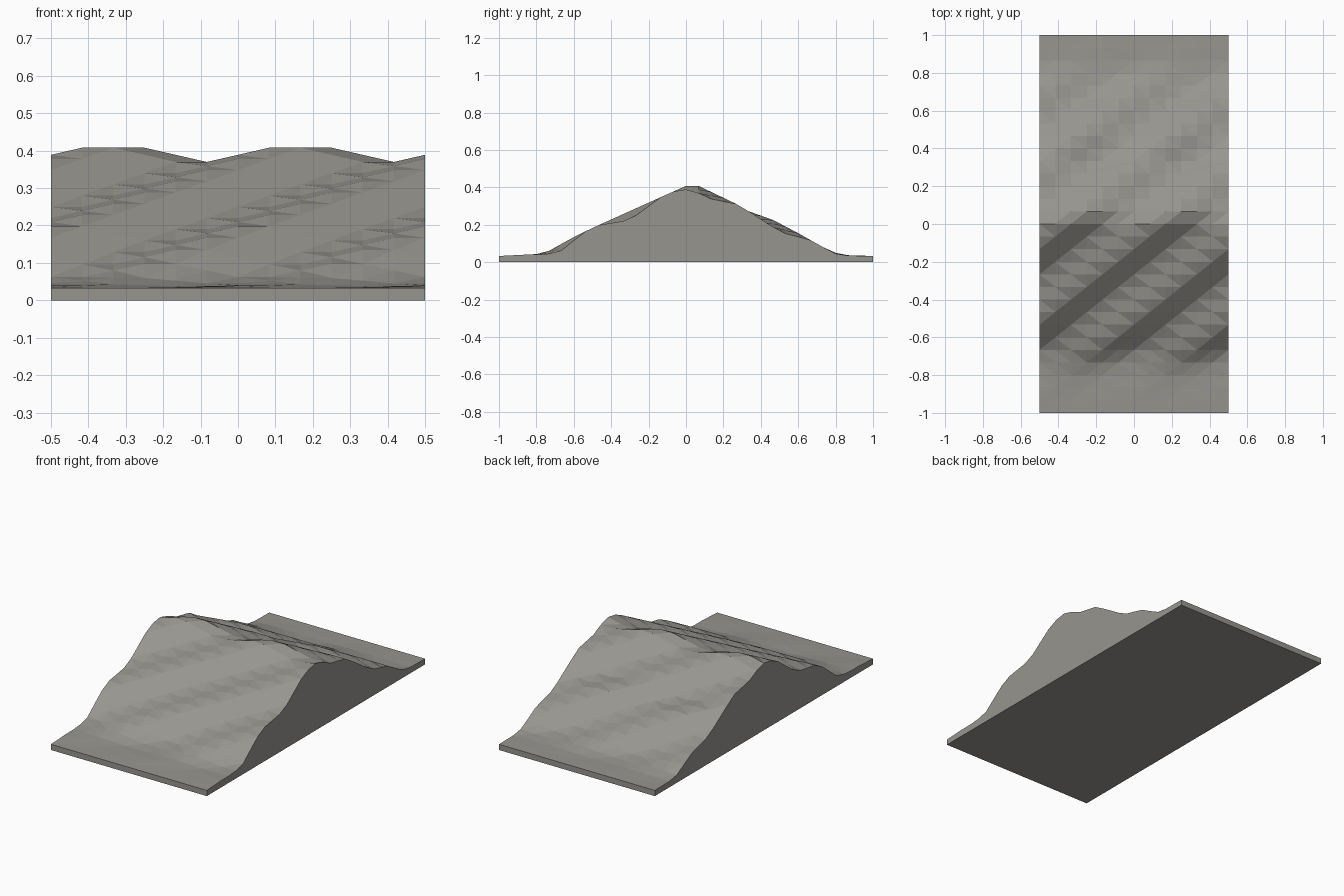
import bpy
import bmesh
from math import cos, radians

cube = bpy.data.objects.get("Cube")
if cube:
    bpy.data.objects.remove(cube)

# Stone colour
stone = bpy.data.materials.new("warm grey stone")
stone.use_nodes = True
colour = (0.31, 0.30, 0.275, 1)
stone.diffuse_color = colour
stone.node_tree.nodes["Principled BSDF"].inputs["Base Color"].default_value = colour

COLS, ROWS = 12, 30
FOOT = 0.033

# Crest height along the depth of the ridge (y, z)
PROFILE = [(-1, FOOT), (-0.8, 0.043), (-0.733, 0.06), (-0.667, 0.097), (-0.6, 0.134),
           (-0.533, 0.167), (-0.467, 0.198), (0, 0.408), (0.067, 0.408), (0.267, 0.312),
           (0.333, 0.273), (0.467, 0.225), (0.6, 0.155), (0.733, 0.08), (0.8, 0.05),
           (0.867, 0.037), (1, FOOT)]


def crest(y):
    for (y0, z0), (y1, z1) in zip(PROFILE, PROFILE[1:]):
        if y <= y1:
            return z0 + (z1 - z0) * (y - y0) / (y1 - y0)
    return FOOT


def height(col, row):
    """Ridge profile with diagonal furrows that fade out at the foot."""
    top = crest(-1 + 2 * row / ROWS)
    furrow = cos(radians(30)) - cos(radians(60 * (col - row - 4.5)))
    return top - 0.022 * min(1, (top - FOOT) / 0.07) * furrow


# Ridge surface
bm = bmesh.new()
bmesh.ops.create_grid(bm, x_segments=COLS, y_segments=ROWS, size=1)
for v in bm.verts:
    col = round((v.co.x + 1) / 2 * COLS)
    row = round((v.co.y + 1) / 2 * ROWS)
    v.co = (-0.5 + col / COLS, -1 + 2 * row / ROWS, height(col, row))
bmesh.ops.triangulate(bm, faces=bm.faces[:], quad_method='SHORT_EDGE')

# Side walls and flat underside
rim = [e for e in bm.edges if e.is_boundary]
walls = bmesh.ops.extrude_edge_only(bm, edges=rim)["geom"]
for v in walls:
    if isinstance(v, bmesh.types.BMVert):
        v.co.z = 0
bmesh.ops.contextual_create(bm, geom=[e for e in bm.edges if e.is_boundary])
bmesh.ops.recalc_face_normals(bm, faces=bm.faces[:])

mesh = bpy.data.meshes.new("furrowed_ridge")
bm.to_mesh(mesh)
bm.free()
mesh.materials.append(stone)
ridge = bpy.data.objects.new("furrowed_ridge", mesh)
bpy.context.collection.objects.link(ridge)
